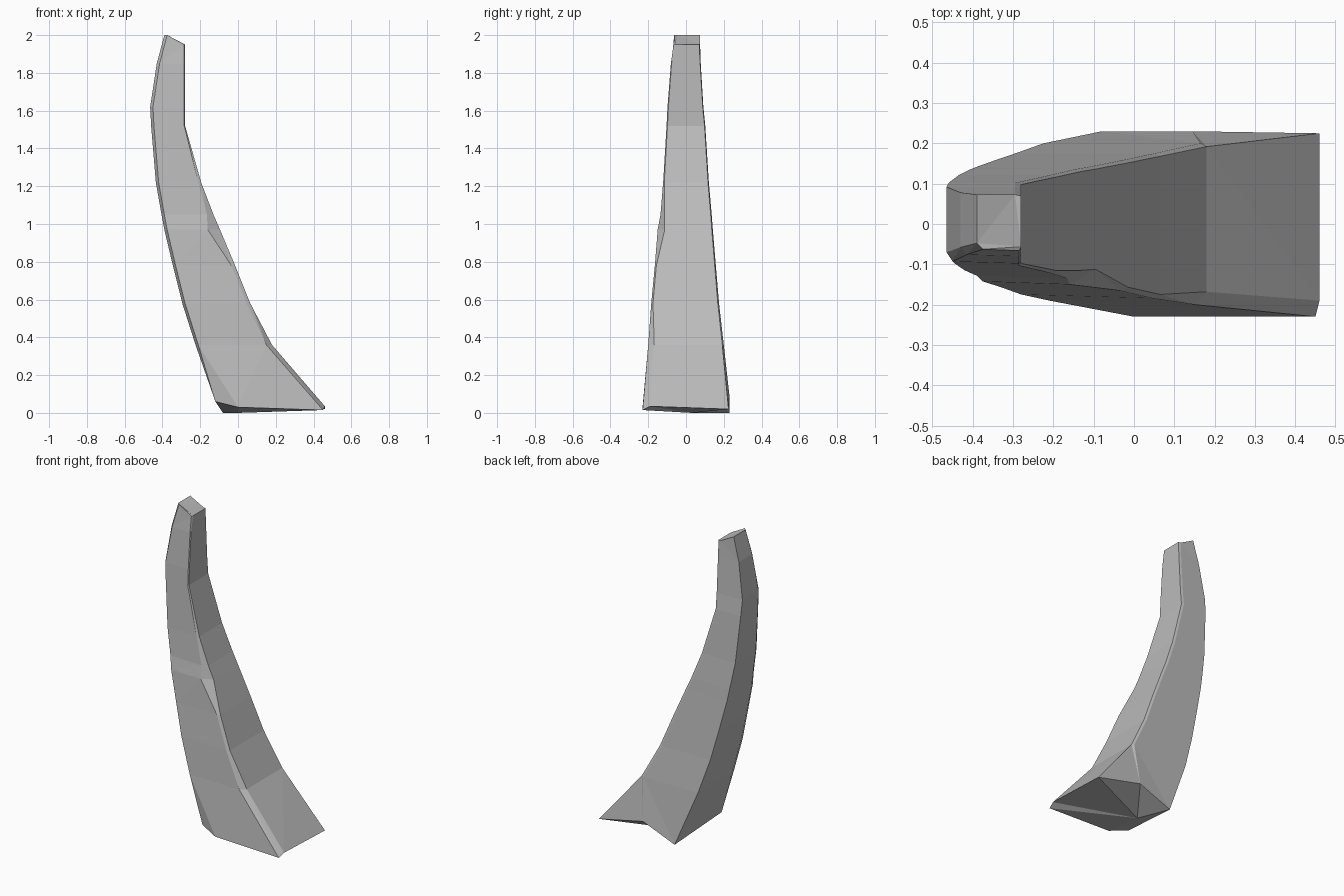
import bpy
import bmesh

cube = bpy.data.objects.get("Cube")
if cube:
    bpy.data.objects.remove(cube, do_unlink=True)

# Stone colour
stone = bpy.data.materials.new("grey_stone")
stone.use_nodes = True
colour = (0.5, 0.5, 0.5, 1)
stone.diffuse_color = colour
bsdf = next(n for n in stone.node_tree.nodes if n.type == "BSDF_PRINCIPLED")
bsdf.inputs["Base Color"].default_value = colour
bsdf.inputs["Roughness"].default_value = 0.9


def section(z, back, edge, crest, right, left, inset=0.95, drop=0.0):
    """Seven-sided slice: chamfered back corner, two side edges, raised crest."""
    return [
        (back, -0.72 * right, z),
        (back + 0.015, -0.95 * right, z),
        (edge, -right, z - drop),
        (crest, -inset * right, z - drop),
        (crest, 0.96 * left, z - drop),
        (crest - 0.015, left, z - drop),
        (back, left, z),
    ]


# Uneven foot with a notch on the left side
foot = [
    (-0.12, -0.19, 0.06), (0, -0.23, 0.03), (0.45, -0.23, 0.015),
    (0.46, -0.19, 0.035), (0.46, 0.225, 0.02), (0.145, 0.23, 0.09),
    (-0.08, 0.23, 0),
]

# Slices up the curved spike: height, back, edge, crest, right and left widths
rings = [foot] + [section(*row) for row in [
    (0.36, -0.225, 0.15, 0.18, 0.2, 0.2, 0.84),
    (0.58, -0.295, 0.045, 0.065, 0.184, 0.175),
    (0.78, -0.345, -0.035, -0.015, 0.165, 0.158),
    (0.97, -0.39, -0.16, -0.095, 0.15, 0.142, 0.75),
    (1.05, -0.405, -0.165, -0.13, 0.135, 0.136, 0.85),
    (1.22, -0.435, -0.21, -0.195, 0.121, 0.121),
    (1.52, -0.46, -0.285, -0.28, 0.103, 0.102),
    (1.62, -0.465, -0.285, -0.28, 0.098, 0.092),
    (1.85, -0.43, -0.285, -0.28, 0.08, 0.078),
    (2.0, -0.39, -0.285, -0.28, 0.066, 0.073, 0.85, 0.05),
]]

# Skin the slices and cap the tip
bm = bmesh.new()
loops = [[bm.verts.new(p) for p in ring] for ring in rings]
for low, high in zip(loops, loops[1:]):
    for i in range(len(low)):
        j = (i + 1) % len(low)
        bm.faces.new((low[i], low[j], high[j], high[i]))
bm.faces.new(loops[-1])

# Faceted underside resting on a low middle point
heel = bm.verts.new((0, 0.03, 0))
for i, vert in enumerate(loops[0]):
    bm.faces.new((heel, vert, loops[0][i - 1]))
bmesh.ops.triangulate(bm, faces=bm.faces[:], quad_method="SHORT_EDGE")
bmesh.ops.recalc_face_normals(bm, faces=bm.faces[:])

mesh = bpy.data.meshes.new("curved_stone_spike")
bm.to_mesh(mesh)
bm.free()
mesh.materials.append(stone)
spike = bpy.data.objects.new("curved_stone_spike", mesh)
bpy.context.collection.objects.link(spike)
